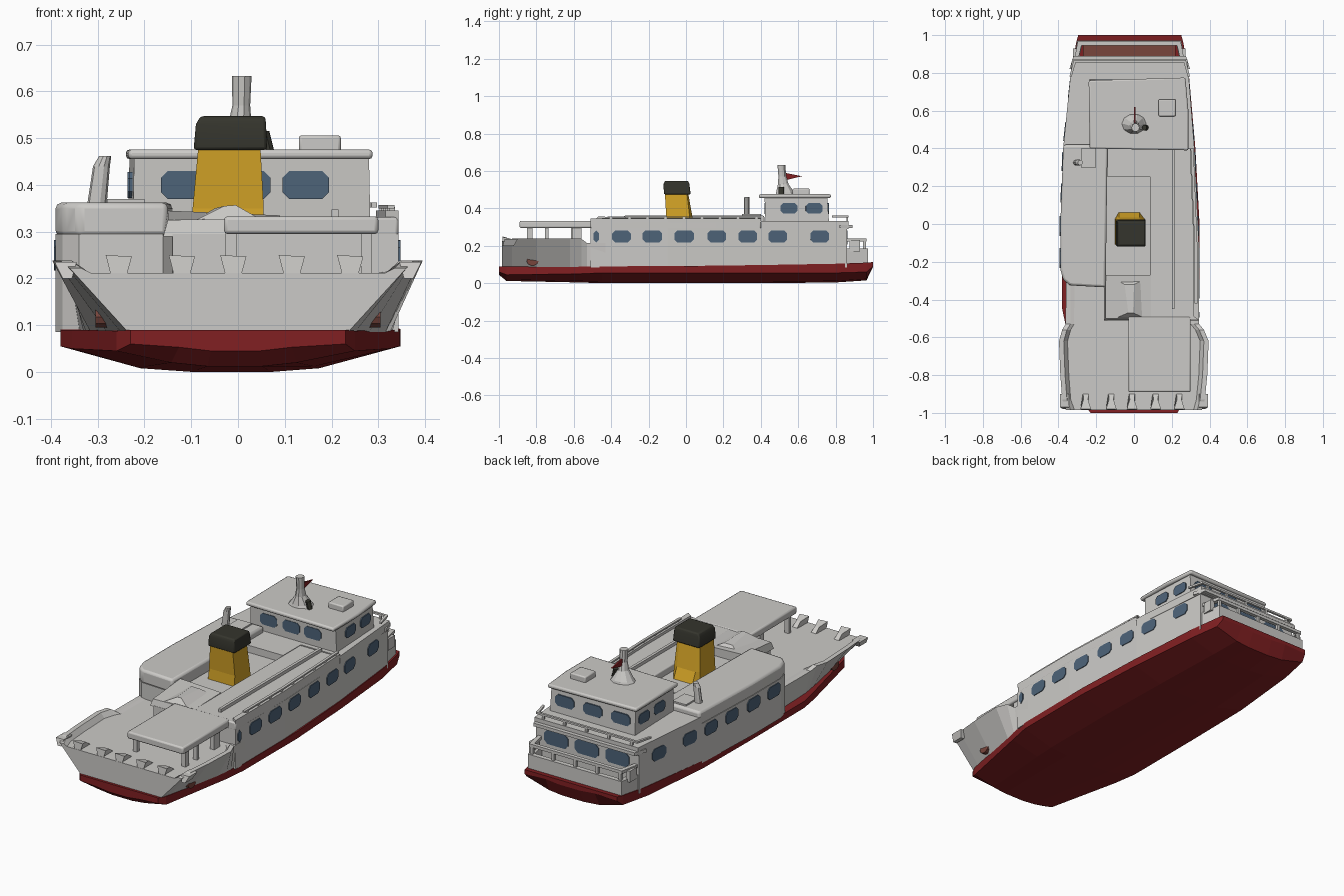
import bpy, bmesh, math
from mathutils import Matrix, Vector


def material(name, rgb):
    m = bpy.data.materials.new(name)
    m.diffuse_color = (*rgb, 1)
    return m


WHITE = material("ship white", (0.60, 0.59, 0.57))
RED = material("hull red", (0.22, 0.014, 0.016))
YELLOW = material("funnel yellow", (0.66, 0.37, 0.02))
BLACK = material("funnel black", (0.035, 0.035, 0.026))
BLUE = material("window blue", (0.075, 0.125, 0.19))
BROWN = material("deck brown", (0.19, 0.06, 0.045))


def loft(name, rings, mat, bevel=0):
    """Skin closed rings of points and cap both ends."""
    bm = bmesh.new()
    vs = [[bm.verts.new(p) for p in r] for r in rings]
    n = len(rings[0])
    for a, b in zip(vs, vs[1:]):
        for i in range(n):
            j = (i + 1) % n
            bm.faces.new((a[i], a[j], b[j], b[i]))
    bm.faces.new(vs[0])
    bm.faces.new(vs[-1])
    bmesh.ops.recalc_face_normals(bm, faces=bm.faces)
    me = bpy.data.meshes.new(name)
    bm.to_mesh(me)
    bm.free()
    me.materials.append(mat)
    ob = bpy.data.objects.new(name, me)
    bpy.context.collection.objects.link(ob)
    if bevel:
        b = ob.modifiers.new("soft edges", 'BEVEL')
        b.width, b.segments, b.limit_method = bevel, 2, 'ANGLE'
        bpy.context.view_layer.objects.active = ob
        bpy.ops.object.select_all(action='DESELECT')
        ob.select_set(True)
        bpy.ops.object.shade_smooth_by_angle(angle=math.radians(35))
    return ob


def prism(name, pts, z0, z1, mat=WHITE, bevel=0):
    return loft(name, [[(x, y, z) for x, y in pts] for z in (z0, z1)], mat, bevel)


def box(name, x0, x1, y0, y1, z0, z1, mat=WHITE, bevel=0):
    return prism(name, [(x0, y0), (x1, y0), (x1, y1), (x0, y1)], z0, z1, mat, bevel)


def window(name, x, y, z, nx, ny, w, h):
    """Rounded thin plate facing the horizontal direction nx, ny."""
    n = Vector((nx, ny, 0)).normalized()
    t = Vector((-n.y, n.x, 0))
    c, d = Vector((x, y, z)), 0.25 * h
    shape = [(w/2, h/2-d), (w/2-d, h/2), (d-w/2, h/2), (-w/2, h/2-d),
             (-w/2, d-h/2), (d-w/2, -h/2), (w/2-d, -h/2), (w/2, d-h/2)]
    loft(name, [[c + t*u + Vector((0, 0, v)) + n*k for u, v in shape]
                for k in (-0.004, 0.004)], BLUE)


# wall lines of the house, as (y, x)
LEFT = [(-0.24, -0.39), (0.0, -0.39), (0.4, -0.375), (0.86, -0.325)]
RIGHT = [(-0.51, 0.343), (-0.1, 0.343), (0.4, 0.32), (0.86, 0.28)]


def wall(line, y):
    for (y0, x0), (y1, x1) in zip(line, line[1:]):
        if y <= y1:
            s = (x1 - x0) / (y1 - y0)
            return x0 + s * (y - y0), s
    return line[-1][1], 0


# red lower hull
hull = []
for y, xl, xr, zt, zc, zb in [(-1, -.23, .23, .09, .06, .045), (-.96, -.26, .25, .088, .045, .012),
                              (-.57, -.355, .325, .09, .05, .004), (-.45, -.38, .345, .09, .055, 0),
                              (0, -.38, .347, .092, .055, 0), (.4, -.375, .325, .097, .055, 0),
                              (.8, -.335, .29, .104, .055, .004), (.965, -.305, .26, .11, .06, .015),
                              (1, -.295, .25, .113, .09, .088)]:
    hull.append([(xl, y, zt), (xl, y, zc), (xl*.55, y, zb + .008), (xl*.25, y, zb),
                 (xr*.2, y, zb), (xr*.5, y, zb + .008), (xr, y, zc), (xr, y, zt)])
loft("lower_hull", hull, RED)

# flared bow with sunken deck and side bulwarks
bow = []
for y, b, l, r in [(-.985, .235, -.36, .36), (-.93, .25, -.38, .375), (-.8, .28, -.39, .388),
                   (-.62, .315, -.397, .395), (-.56, .325, -.38, .37), (-.53, .33, -.362, .345),
                   (-.28, .34, -.36, .34)]:
    top = .222 if y < -.96 else .238 if y < -.54 else .215
    bow.append([(-b, y, .085), (l, y, top), (l + .025, y, top), (l + .045, y, .212),
                (r - .045, y, .212), (r - .025, y, top), (r, y, top), (b, y, .085)])
loft("bow_deck", bow, WHITE)
for x in (-.255, -.12, -.01, .115, .24):
    loft("bow_bollard", [[(x-.015, -.985, .2), (x+.015, -.985, .2), (x+.015, -.89, .205), (x-.015, -.89, .205)],
                         [(x-.028, -.98, .25), (x+.028, -.98, .247), (x+.012, -.93, .235), (x-.012, -.93, .235)]], WHITE)
for s in (-1, 1):
    loft("anchor_port", [[(x*s, -.82 + .032*math.cos(a*math.pi/5), .118 + .024*math.sin(a*math.pi/5))
                          for a in range(10)] for x in (.25, .305)], BROWN)
    loft("bulwark_tip", [[(s*.355, -.98, .2), (s*.375, -.98, .2), (s*.375, -.92, .2), (s*.355, -.92, .2)],
                         [(s*.345, -.97, .235), (s*.392, -.97, .235), (s*.392, -.9, .235), (s*.345, -.9, .235)]], WHITE)

# canopy over the right half of the bow
box("canopy_roof", -.03, .3, -.89, -.49, .295, .333, bevel=.008)
for x, y, w in [(.275, -.835, .03), (.275, -.745, .018), (.275, -.585, .05), (-.015, -.835, .02), (-.015, -.6, .03)]:
    box("canopy_post", x-.012, x+.012, y-w/2, y+w/2, .2, .3)

# main house up to the sunken middle deck
left_pts = [(x, y) for y, x in LEFT]
right_pts = [(x, y) for y, x in RIGHT]
prism("main_house", right_pts + left_pts[::-1] +
      [(-.375, -.295), (-.34, -.325), (-.16, -.335), (-.14, -.51)], .085, .295)

# raised roof pieces around the sunken deck
prism("left_roof", [(-.14, .42), wall_l := (wall(LEFT, .42)[0], .42)] + left_pts[2::-1] +
      [(-.375, -.295), (-.34, -.325), (-.15, -.335)], .29, .362, bevel=.012)
prism("right_roof", [(.085, -.51)] + right_pts[:3] + [(.085, .4)], .29, .331, bevel=.006)
prism("aft_roof", [(-.14, .25), (.09, .25), (.09, .4), (.32, .4), (.283, .87), (-.328, .87), (-.375, .4), (-.14, .4)],
      .29, .333)
loft("front_roof", [[(-.16, -.51, .29), (.09, -.51, .29), (.09, -.27, .29), (-.16, -.27, .29)],
                    [(-.15, -.5, .325), (.09, -.5, .33), (.09, -.27, .335), (-.15, -.27, .345)]], WHITE)
loft("roof_hump", [[(-.1, -.5, .32), (.06, -.5, .32), (.06, -.29, .32), (-.1, -.29, .32)],
                   [(-.03, -.47, .355), (-.005, -.47, .357), (.0, -.32, .35), (-.05, -.32, .35)]], WHITE)

# right roof bulwark with rail
prism("roof_bulwark", right_pts[:3] + [(.295, .4), (.315, -.1), (.315, -.49)], .325, .345)
prism("roof_rail", [(.335, -.42), (.335, -.1), (.315, .4), (.3, .4), (.32, -.1), (.32, -.42)], .35, .357)
for i in range(9):
    y = -.4 + i * .097
    x = wall(RIGHT, y)[0] - .013
    box("rail_post", x-.006, x+.006, y-.008, y+.008, .34, .353)
box("inner_ledge", .2, .215, -.45, .4, .325, .348)

# side windows
for y, w in [(-.48, .03), (-.345, .1), (-.18, .105), (-.01, .105), (.165, .1), (.33, .1), (.49, .1), (.715, .1)]:
    x, s = wall(RIGHT, y)
    window("right_window", x, y, .25, 1, -s, w, .065)
    if y > -.3:
        x, s = wall(LEFT, y)
        window("left_window", x, y, .25, -1, s, w, .065)
for x in (-.2, -.02, .16):
    window("stern_window", x, .86, .245, 0, 1, .14, .075)

# bridge
loft("bridge", [[(-.225, .425, .32), (.283, .425, .32), (.265, .765, .32), (-.235, .765, .32)],
                [(-.222, .42, .465), (.28, .42, .465), (.262, .755, .465), (-.232, .755, .465)]], WHITE)
prism("bridge_roof", [(-.235, .4), (.288, .39), (.288, .6), (.272, .775), (-.24, .76)], .455, .476, bevel=.008)
for x in (-.115, .02, .145):
    window("bridge_front_window", x, .4225, .4, 0, -1, .1, .06)
for x in (-.15, .015, .18):
    window("bridge_back_window", x, .76, .4, 0, 1, .11, .06)
for y in (.55, .685):
    window("bridge_right_window", .282 - .053*(y - .425), y, .4, 1, .053, .09, .055)
    window("bridge_left_window", -.2235 - .03*(y - .425), y, .4, -1, .03, .09, .055)
box("roof_locker", .13, .22, .57, .66, .47, .506, bevel=.006)


# mast with flag
def ring(x, y, rx, ry, z, n=10):
    return [(x + rx*math.cos(a*2*math.pi/n), y + ry*math.sin(a*2*math.pi/n), z) for a in range(n)]


loft("mast", [ring(0, .53, .07, .055, .47), ring(0, .53, .055, .05, .487), ring(.004, .52, .025, .03, .53),
              ring(.007, .515, .019, .022, .57), ring(.008, .51, .021, .022, .633)], WHITE)
loft("mast_lamp", [ring(.065, .51, .012, .015, .475), ring(.055, .51, .012, .015, .515)], BLACK)
loft("flag", [[(x, .53, .59), (x, .53, .55), (x, .62, .572)] for x in (.0, .008)], RED)

# funnel with dark cap
loft("funnel", [[(-.1, -.11, .285), (.055, -.11, .285), (.055, .03, .285), (.03, .065, .285), (-.08, .065, .285), (-.1, .03, .285)],
                [(-.097, -.105, .35), (.055, -.105, .35), (.055, .02, .35), (.03, .035, .35), (-.08, .035, .35), (-.097, .02, .35)],
                [(-.085, -.113, .48), (.048, -.113, .48), (.048, .005, .48), (.03, .012, .48), (-.07, .012, .48), (-.085, .005, .48)]],
     YELLOW)
loft("funnel_cap", [[(-.095, -.118, .475), (.062, -.118, .475), (.062, .025, .475), (-.095, .025, .475)],
                    [(-.09, -.12, .53), (.06, -.12, .53), (.06, .018, .53), (-.09, .018, .53)],
                    [(-.08, -.112, .547), (.058, -.112, .547), (.058, .012, .547), (-.08, .012, .547)]], BLACK, bevel=.006)

# leaning vent pipe on the left roof
loft("vent_pipe", [ring(-.302, .325, .021, .016, .355), ring(-.292, .325, .018, .016, .44), ring(-.284, .325, .013, .014, .462)], WHITE)
box("vent_base", -.28, -.2, .3, .4, .355, .37)


# stern deck with U shaped bulwark and rails
def u_rail(name, y0, y1, l, r, t, z0, z1):
    prism(name, [(l - .022, y0), (l, y1), (r, y1), (r + .022, y0), (r + .022 - t, y0),
                 (r - t, y1 - t), (l + t, y1 - t), (l - .022 + t, y0)], z0, z1)


box("stern_deck", -.27, .22, .85, .96, .1, .125, BROWN)
u_rail("stern_bulwark", .85, .972, -.3, .25, .025, .1, .185)
u_rail("stern_rail", .85, .965, -.298, .248, .02, .222, .238)
u_rail("upper_stern_rail", .78, .868, -.32, .275, .012, .352, .362)
u_rail("stern_ledge", .82, .89, -.32, .275, .03, .295, .312)
for x in (-.285, -.15, -.02, .11, .235):
    box("stern_post", x-.008, x+.008, .947, .963, .18, .225)
    box("upper_stern_post", x-.006, x+.006, .857, .867, .33, .354)
for x in (-.31, .26):
    box("stern_corner_post", x-.012, x+.012, .875, .93, .17, .23)
